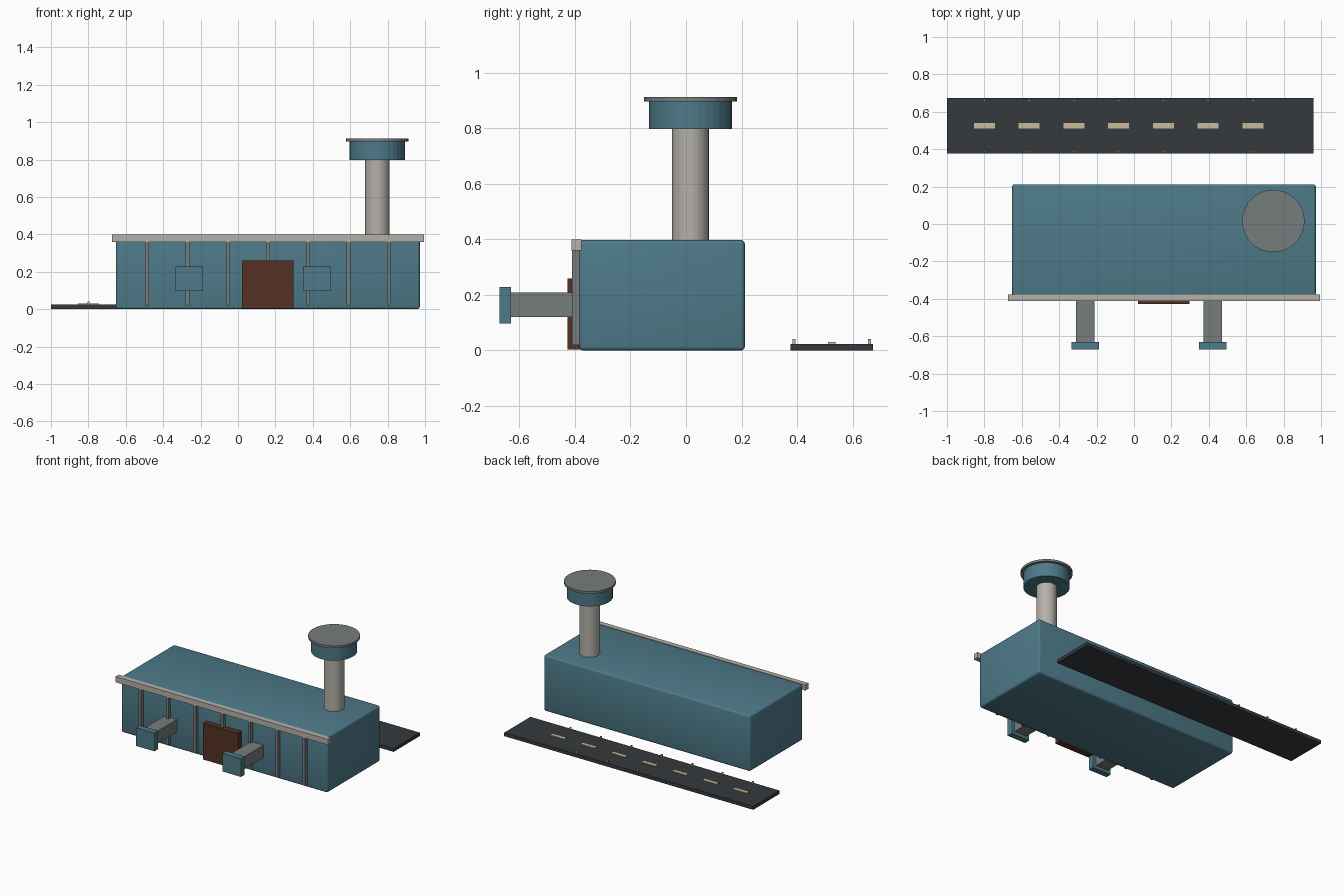
import bpy

if "Cube" in bpy.data.objects:
    bpy.data.objects.remove(bpy.data.objects["Cube"])

def material(name, rgb):
    m = bpy.data.materials.new(name)
    m.diffuse_color = (*rgb, 1)
    m.use_nodes = True
    m.node_tree.nodes["Principled BSDF"].inputs["Base Color"].default_value = m.diffuse_color
    return m

TEAL = material("teal", (0.075, 0.195, 0.25))
CONCRETE = material("concrete", (0.46, 0.44, 0.40))
STEEL = material("steel", (0.18, 0.20, 0.205))
ASPHALT = material("asphalt", (0.037, 0.042, 0.047))
BROWN = material("brown", (0.09, 0.03, 0.018))
CREAM = material("cream", (0.60, 0.50, 0.32))

def finish(ob, name, mat, bevel=0, segments=1):
    ob.name = name
    ob.data.materials.append(mat)
    if bevel:
        mod = ob.modifiers.new("bevel", 'BEVEL')
        mod.width, mod.segments = bevel, segments
        bpy.ops.object.modifier_apply(modifier=mod.name)
    return ob

def box(name, x, y, z, mat, bevel=0, segments=1):
    # x, y, z are (min, max) ranges
    r = (x, y, z)
    bpy.ops.mesh.primitive_cube_add(size=1, location=[(a + b) / 2 for a, b in r])
    ob = bpy.context.object
    ob.scale = [b - a for a, b in r]
    bpy.ops.object.transform_apply(location=False, rotation=False, scale=True)
    return finish(ob, name, mat, bevel, segments)

def cylinder(name, x, y, z, radius, mat):
    bpy.ops.mesh.primitive_cylinder_add(vertices=32, radius=radius, depth=z[1] - z[0],
                                        location=(x, y, sum(z) / 2))
    return finish(bpy.context.object, name, mat)

def span(c, w):
    return (c - w / 2, c + w / 2)

# Terminal hall with softly rounded edges
MID = 0.16
box("terminal_hall", span(MID, 1.625), (-0.384, 0.212), (0, 0.398), TEAL, 0.014, 3)
bpy.ops.object.shade_smooth_by_angle()

# Facade: roof fascia, mullions, entrance door
box("roof_fascia", span(MID, 1.67), (-0.412, -0.376), (0.36, 0.40), CONCRETE)
for i in range(7):
    box(f"facade_mullion_{i + 1}", span(MID + (i - 3) * 0.2153, 0.02),
        (-0.41, -0.38), (0.02, 0.362), STEEL)
box("entrance_door", span(MID, 0.275), (-0.427, -0.38), (0.003, 0.26), BROWN)

# Boarding bridges with end cabs
for i, x in enumerate((-0.26, 0.421)):
    box(f"boarding_bridge_{i + 1}", span(x, 0.098), (-0.64, -0.375), (0.12, 0.208), STEEL)
    box(f"bridge_cab_{i + 1}", span(x, 0.146), (-0.672, -0.63), (0.098, 0.228), TEAL)

# Control tower
TX, TY = 0.745, 0.016
cylinder("tower_shaft", TX, TY, (0.38, 0.80), 0.066, CONCRETE)
cylinder("tower_cab", TX, TY, (0.798, 0.897), 0.149, TEAL)
cylinder("tower_roof", TX, TY, (0.896, 0.912), 0.167, STEEL)

# Runway with centre dashes and edge lights
RY = 0.525
box("runway", (-1.0, 0.96), span(RY, 0.296), (0, 0.024), ASPHALT)
for i in range(7):
    x = -0.80 + i * 0.2393
    box(f"runway_dash_{i + 1}", span(x, 0.112), span(RY, 0.028), (0.022, 0.03), CREAM)
    for side, s in (("near", -1), ("far", 1)):
        box(f"runway_light_{side}_{i + 1}", span(x, 0.01), span(RY + s * 0.136, 0.01),
            (0.022, 0.041), CREAM)
